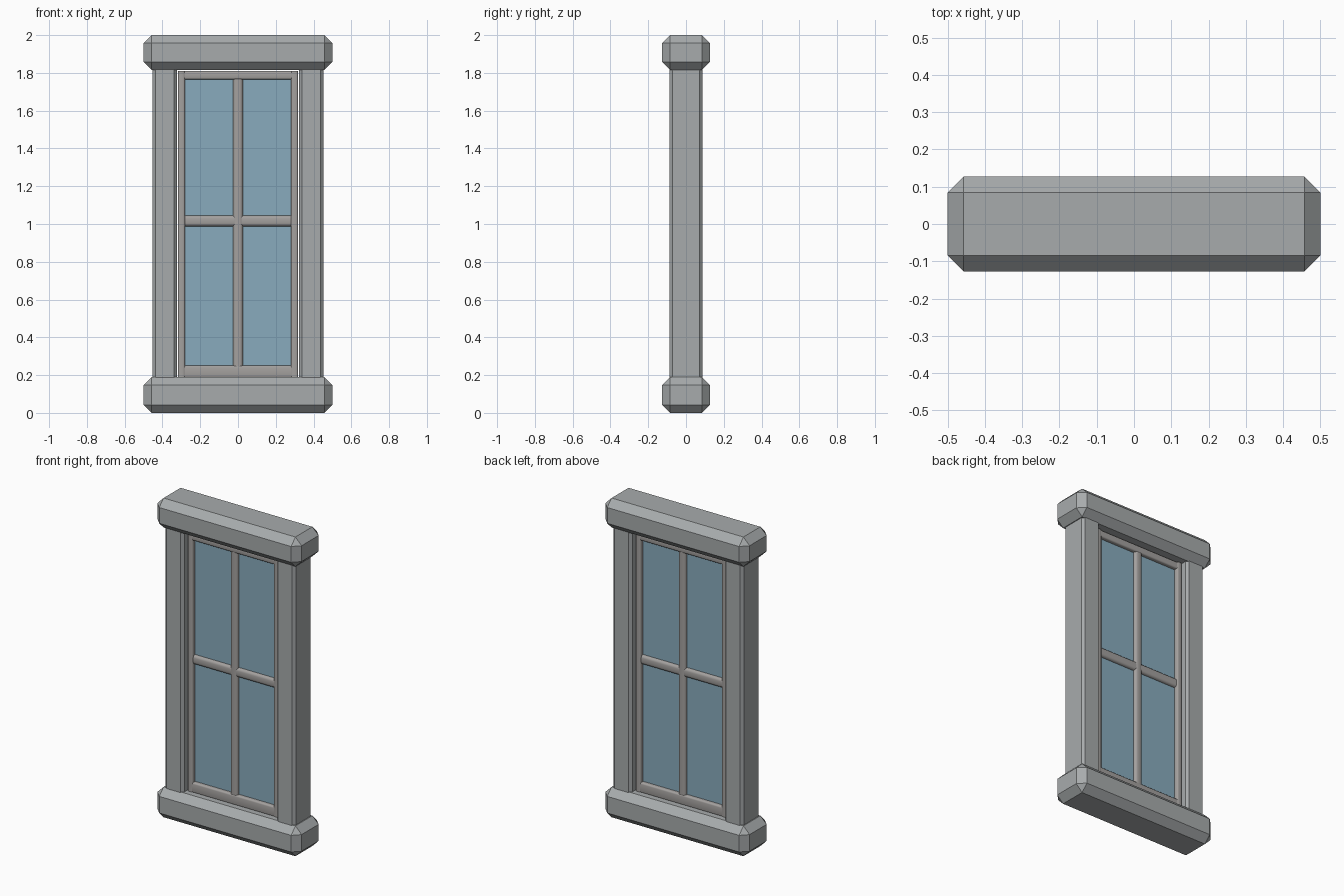
import bpy
import bmesh
from mathutils import Vector

cube = bpy.data.objects.get("Cube")
if cube:
    bpy.data.objects.remove(cube, do_unlink=True)


def material(name, colour):
    mat = bpy.data.materials.new(name)
    mat.use_nodes = True
    mat.diffuse_color = (*colour, 1)
    bsdf = mat.node_tree.nodes["Principled BSDF"]
    bsdf.inputs["Base Color"].default_value = (*colour, 1)
    bsdf.inputs["Roughness"].default_value = 0.8
    return mat


STONE = material("grey stone", (0.39, 0.41, 0.415))
WOOD = material("weathered frame", (0.37, 0.355, 0.345))
GLASS = material("blue glass", (0.25, 0.41, 0.51))


def block(name, low, high, mat, bevel=0.0, segments=1, axis=None):
    """Box between two corners; with an axis, only edges along it are bevelled."""
    low, high = Vector(low), Vector(high)
    centre, size = (low + high) / 2, high - low
    bm = bmesh.new()
    bmesh.ops.create_cube(bm, size=1)
    bmesh.ops.scale(bm, vec=size, verts=bm.verts)
    if bevel:
        edges = [e for e in bm.edges if axis is None
                 or abs((e.verts[0].co - e.verts[1].co)[axis]) > 1e-4]
        bmesh.ops.bevel(bm, geom=edges, offset=bevel, segments=segments,
                        profile=0.5, affect='EDGES')
    mesh = bpy.data.meshes.new(name)
    bm.to_mesh(mesh)
    bm.free()
    mesh.materials.append(mat)
    obj = bpy.data.objects.new(name, mesh)
    obj.location = centre
    bpy.context.collection.objects.link(obj)
    if segments > 1:
        bpy.ops.object.select_all(action='DESELECT')
        obj.select_set(True)
        bpy.context.view_layer.objects.active = obj
        bpy.ops.object.shade_smooth_by_angle(angle=0.7)
    return obj


# Chamfered stone sill and lintel
block("sill", (-0.5, -0.127, 0), (0.5, 0.127, 0.19), STONE, 0.043)
block("lintel", (-0.5, -0.127, 1.815), (0.5, 0.127, 2), STONE, 0.043)

# Stone posts and the timber stiles beside them
for side, label in ((1, "left"), (-1, "right")):
    def span(a, b):
        return sorted((side * a, side * b))

    x0, x1 = span(0.322, 0.452)
    block(label + "_post", (x0, -0.087, 0.1), (x1, 0.087, 1.9), STONE, 0.016, axis=2)
    x0, x1 = span(0.28, 0.318)
    block(label + "_stile", (x0, -0.05, 0.185), (x1, 0.05, 1.81), WOOD, 0.01, 3, axis=2)

# Top and bottom rails of the timber frame
block("bottom_rail", (-0.3, -0.048, 0.185), (0.3, 0.048, 0.25), WOOD, 0.01, 3, axis=0)
block("top_rail", (-0.3, -0.048, 1.765), (0.3, 0.048, 1.81), WOOD, 0.01, 3, axis=0)

# Rounded glazing bars
block("upright_bar", (-0.026, -0.045, 0.22), (0.026, 0.045, 1.79), WOOD, 0.016, 3, axis=2)
block("cross_bar", (-0.29, -0.043, 0.988), (0.29, 0.043, 1.045), WOOD, 0.016, 3, axis=0)

# Glass panes
for x0, x1, side in ((-0.285, -0.01, "right"), (0.01, 0.285, "left")):
    for z0, z1, level in ((0.24, 1.0, "lower"), (1.03, 1.775, "upper")):
        block(f"{level}_{side}_pane", (x0, -0.025, z0), (x1, 0.025, z1), GLASS)
